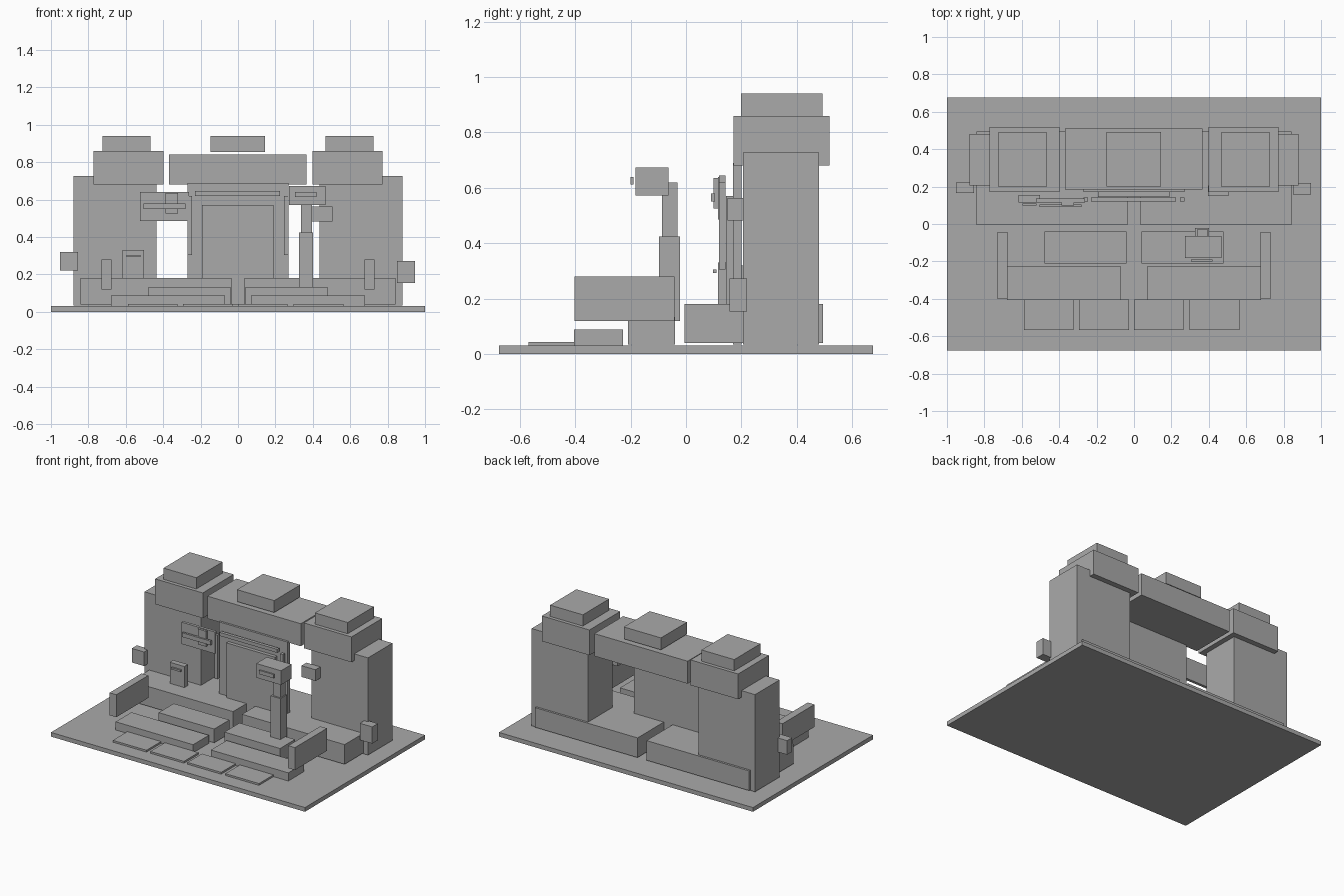
import bpy

if "Cube" in bpy.data.objects:
    bpy.data.objects.remove(bpy.data.objects["Cube"], do_unlink=True)

# Single stone grey material
GREY = (0.4, 0.4, 0.4, 1.0)
stone = bpy.data.materials.new("stone_grey")
stone.use_nodes = True
stone.diffuse_color = GREY
bsdf = next(n for n in stone.node_tree.nodes if n.type == 'BSDF_PRINCIPLED')
bsdf.inputs["Base Color"].default_value = GREY


def box(name, x, y, z):
    """Axis-aligned block given its (min, max) extent on each axis."""
    bpy.ops.mesh.primitive_cube_add(size=1)
    ob = bpy.context.object
    ob.name = name
    ob.location = [(a + b) / 2 for a, b in (x, y, z)]
    ob.scale = [b - a for a, b in (x, y, z)]
    bpy.ops.object.transform_apply(location=True, rotation=False, scale=True)
    ob.data.materials.append(stone)
    return ob


def pair(name, x, y, z):
    """Matching blocks on the left (+x) and right (-x)."""
    box("left_" + name, x, y, z)
    box("right_" + name, (-x[1], -x[0]), y, z)


# Ground slab
box("ground_slab", (-1, 1), (-0.675, 0.675), (0, 0.03))

# Gateway: plinths, towers, shoulders, caps and beam
pair("plinth", (0.035, 0.843), (-0.005, 0.495), (0.04, 0.18))
pair("tower", (0.435, 0.88), (0.205, 0.48), (0.035, 0.727))
pair("shoulder", (0.398, 0.773), (0.172, 0.518), (0.68, 0.86))
pair("shoulder_cap", (0.467, 0.725), (0.198, 0.493), (0.86, 0.94))
box("beam", (-0.37, 0.365), (0.185, 0.51), (0.68, 0.84))
box("beam_cap", (-0.148, 0.145), (0.2, 0.493), (0.855, 0.94))

# Door with surround
box("door_back_panel", (-0.27, 0.27), (0.17, 0.2), (0.035, 0.69))
box("door", (-0.193, 0.19), (0.145, 0.17), (0.04, 0.57))
pair("door_jamb", (0.247, 0.27), (0.12, 0.143), (0.305, 0.62))
box("door_lintel", (-0.23, 0.225), (0.12, 0.143), (0.62, 0.645))

# Steps, side walls and paving
pair("upper_step", (0.04, 0.478), (-0.21, -0.04), (0.035, 0.133))
pair("lower_step", (0.07, 0.68), (-0.405, -0.228), (0.03, 0.088))
pair("side_wall", (0.677, 0.73), (-0.402, -0.042), (0.12, 0.28))
for i, x in enumerate((-0.588, -0.293, 0.0, 0.298)):
    box(f"paving_slab_{i + 1}", (x, x + 0.265), (-0.568, -0.405), (0.03, 0.043))

# Lamp post
box("post_base", (0.325, 0.402), (-0.098, -0.022), (0.12, 0.425))
box("post_top", (0.337, 0.395), (-0.087, -0.03), (0.425, 0.62))
box("post_head", (0.272, 0.467), (-0.183, -0.063), (0.572, 0.673))
box("post_head_plate", (0.305, 0.42), (-0.2, -0.19), (0.613, 0.64))

# Wall sign with a cross-shaped emblem
box("sign_board", (-0.525, -0.262), (0.115, 0.135), (0.485, 0.64))
box("sign_bar", (-0.505, -0.28), (0.09, 0.105), (0.55, 0.58))
box("sign_upright", (-0.387, -0.322), (0.1, 0.115), (0.525, 0.635))

# Small box with a slot plate
box("wall_box", (-0.618, -0.503), (0.115, 0.155), (0.18, 0.33))
box("wall_box_plate", (-0.595, -0.522), (0.098, 0.11), (0.292, 0.305))

# Brackets on the towers
box("inner_bracket", (0.395, 0.505), (0.15, 0.206), (0.483, 0.563))
box("left_outer_bracket", (0.85, 0.947), (0.157, 0.22), (0.153, 0.272))
box("right_outer_bracket", (-0.952, -0.855), (0.165, 0.222), (0.22, 0.32))
